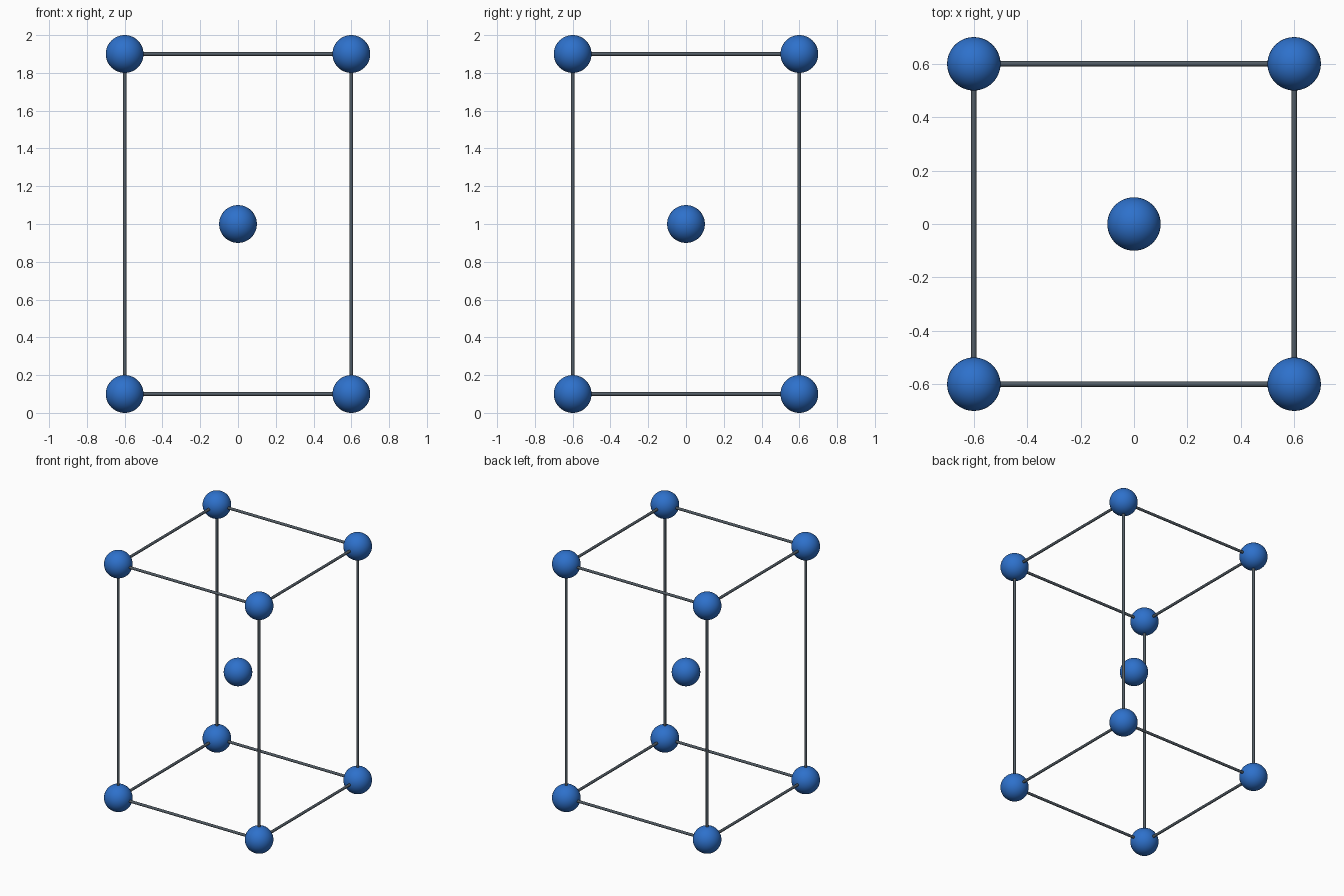
import bpy
from mathutils import Vector

if "Cube" in bpy.data.objects:
    bpy.data.objects.remove(bpy.data.objects["Cube"])

HALF, LOW, HIGH = 0.6, 0.1, 1.9
BALL_R, ROD_R = 0.1, 0.01


def material(name, rgb):
    m = bpy.data.materials.new(name)
    m.diffuse_color = (*rgb, 1.0)
    m.use_nodes = True
    m.node_tree.nodes["Principled BSDF"].inputs["Base Color"].default_value = m.diffuse_color
    return m


blue = material("atom blue", (0.027, 0.165, 0.60))
grey = material("rod slate grey", (0.085, 0.108, 0.13))


def ball(name, loc):
    bpy.ops.mesh.primitive_uv_sphere_add(segments=48, ring_count=24, radius=BALL_R, location=loc)
    ob = bpy.context.object
    ob.name = name
    ob.data.materials.append(blue)
    bpy.ops.object.shade_smooth()


def rod(name, a, b):
    a, b = Vector(a), Vector(b)
    d = b - a
    bpy.ops.mesh.primitive_cylinder_add(vertices=24, radius=ROD_R, depth=d.length, location=(a + b) / 2,
                                        rotation=d.to_track_quat('Z', 'Y').to_euler())
    ob = bpy.context.object
    ob.name = name
    ob.data.materials.append(grey)
    bpy.ops.object.shade_smooth_by_angle()


# corner and centre atoms
for x in (-HALF, HALF):
    for y in (-HALF, HALF):
        for z in (LOW, HIGH):
            ball("corner_atom", (x, y, z))
ball("centre_atom", (0, 0, (LOW + HIGH) / 2))

# cell edges along each axis
for s in (-HALF, HALF):
    for z in (LOW, HIGH):
        rod("edge_rod_x", (-HALF, s, z), (HALF, s, z))
        rod("edge_rod_y", (s, -HALF, z), (s, HALF, z))
    for t in (-HALF, HALF):
        rod("edge_rod_z", (s, t, LOW), (s, t, HIGH))
